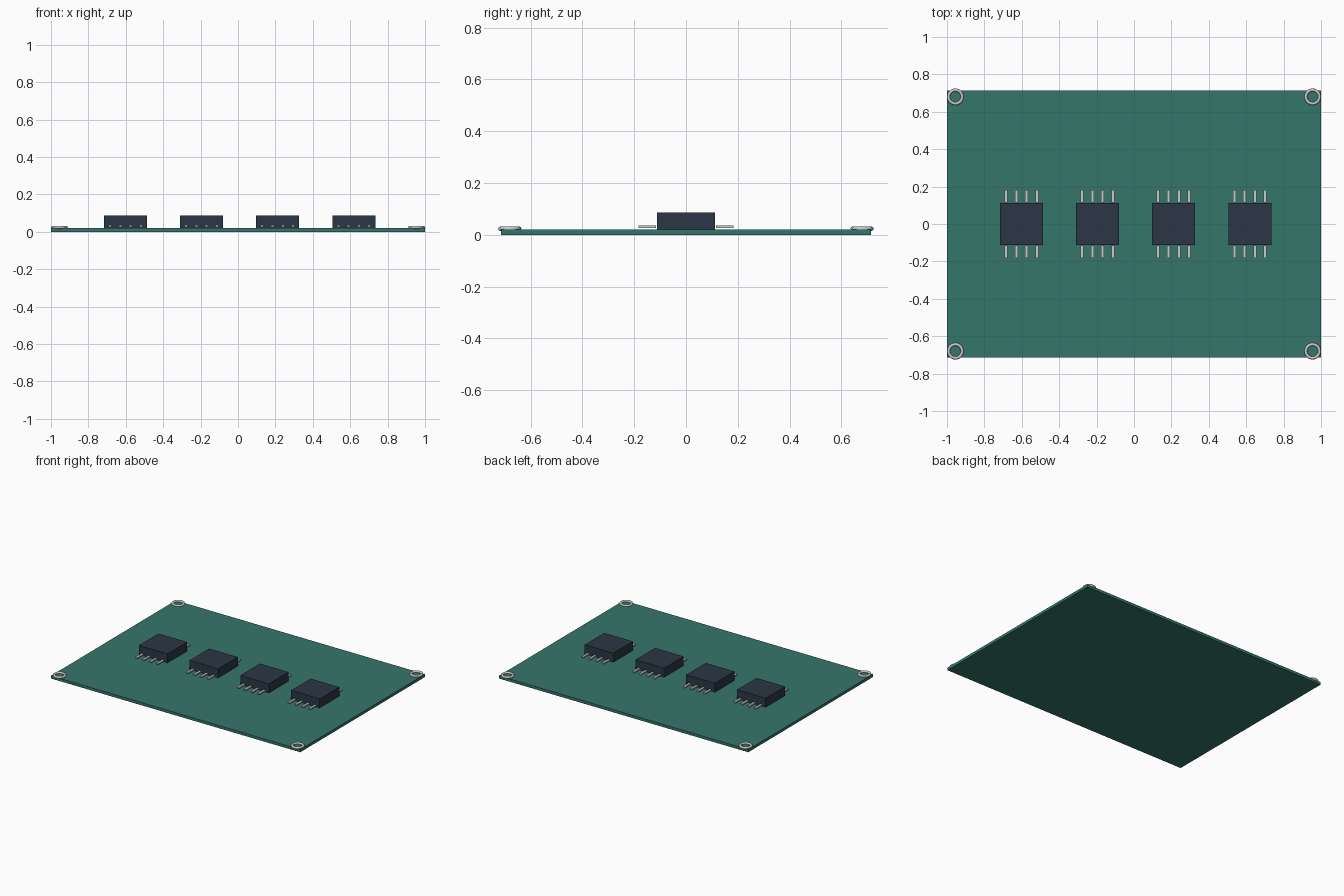
import bpy

if "Cube" in bpy.data.objects:
    bpy.data.objects.remove(bpy.data.objects["Cube"])


def material(name, rgb):
    m = bpy.data.materials.new(name)
    m.diffuse_color = (*rgb, 1)
    m.use_nodes = True
    m.node_tree.nodes["Principled BSDF"].inputs["Base Color"].default_value = m.diffuse_color
    return m


def box(name, center, size, mat=None):
    bpy.ops.mesh.primitive_cube_add(size=1, location=center)
    ob = bpy.context.object
    ob.name = name
    ob.scale = size
    bpy.ops.object.transform_apply(location=False, rotation=False, scale=True)
    if mat:
        ob.data.materials.append(mat)
    return ob


green = material("board_green", (0.036, 0.18, 0.147))
dark = material("chip_dark", (0.024, 0.037, 0.06))

# Circuit board
TOP = 0.02
box("board", (0, 0, TOP / 2), (2, 1.43, TOP), green)

# Row of chips, each with four pins on the front and back
for i in range(4):
    cx = -0.602 + i * 0.407
    box(f"chip_{i + 1}", (cx, 0, TOP + 0.033), (0.23, 0.224, 0.066), dark)
    for side, label in ((-1, "front"), (1, "back")):
        for j in range(4):
            px = cx + (j - 1.5) * 0.055
            box(f"chip_{i + 1}_{label}_pin_{j + 1}",
                (px, side * 0.149, 0.031), (0.016, 0.068, 0.009))

# Mounting rings at the corners
for sx in (-1, 1):
    for sy in (-1, 1):
        bpy.ops.mesh.primitive_torus_add(
            location=(sx * 0.955, sy * 0.68, 0.0235),
            major_radius=0.0365, minor_radius=0.0083,
            major_segments=24, minor_segments=8)
        ring = bpy.context.object
        ring.name = f"{'front' if sy < 0 else 'back'}_{'left' if sx < 0 else 'right'}_mounting_ring"
        bpy.ops.object.shade_smooth()
